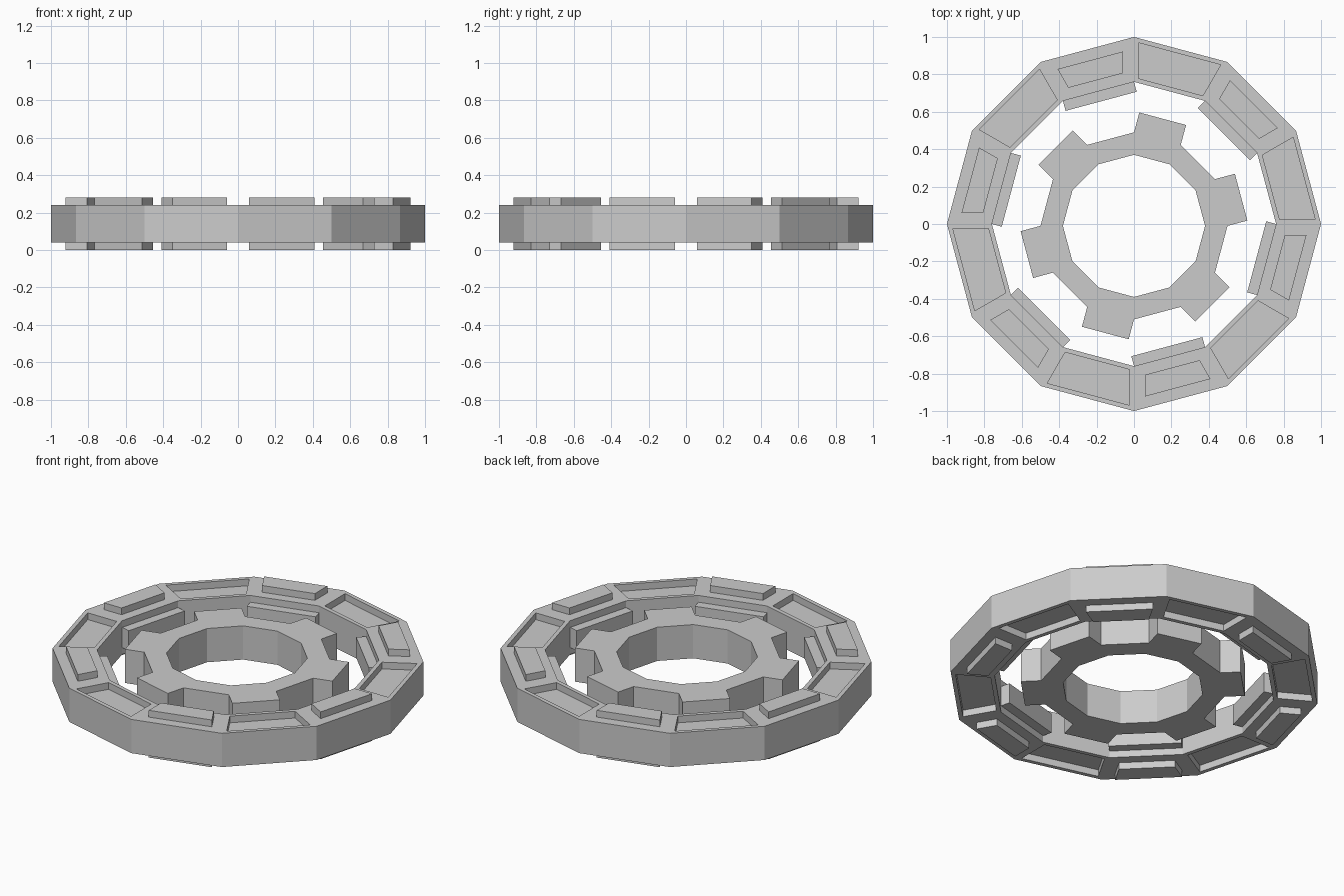
import bpy, bmesh
from math import sin, cos, pi, radians
from mathutils import Vector

if "Cube" in bpy.data.objects:
    bpy.data.objects.remove(bpy.data.objects["Cube"])

N = 12
MID = 0.14  # mid height of the whole model


def polar(r, i):
    return Vector((r * cos(radians(30 * i)), r * sin(radians(30 * i)), 0))


def push(bm, face, depth, inset=0.0):
    """Inset a face, then extrude it along its normal."""
    face.normal_update()
    n = face.normal.copy()
    if inset:
        bmesh.ops.inset_individual(bm, faces=[face], thickness=inset, use_even_offset=True)
    new = bmesh.ops.extrude_discrete_faces(bm, faces=[face])['faces'][0]
    bmesh.ops.translate(bm, verts=new.verts[:], vec=n * depth)
    return new


def ring(r_in, r_out, half):
    """Twelve-sided band; returns bmesh and the four faces of each segment."""
    bm = bmesh.new()
    cols = [[bm.verts.new(polar(r, i) + Vector((0, 0, MID + z)))
             for r, z in ((r_in, -half), (r_out, -half), (r_out, half), (r_in, half))]
            for i in range(N)]
    segs = []
    for i in range(N):
        a, b = cols[i], cols[(i + 1) % N]
        segs.append([bm.faces.new((a[k], b[k], b[(k + 1) % 4], a[(k + 1) % 4]))
                     for k in range(4)])  # bottom, outer, top, inner
    bmesh.ops.recalc_face_normals(bm, faces=bm.faces[:])
    return bm, segs


def finish(bm, name):
    bmesh.ops.recalc_face_normals(bm, faces=bm.faces[:])
    me = bpy.data.meshes.new(name)
    bm.to_mesh(me)
    bm.free()
    ob = bpy.data.objects.new(name, me)
    bpy.context.collection.objects.link(ob)
    return ob


def block(name, i, r, depth, half):
    """Block standing straight off the chord of segment i at radius r."""
    a, b = polar(r, i), polar(r, i + 1)
    n = (a + b).normalized() * depth
    bm = bmesh.new()
    lo = [bm.verts.new(p + Vector((0, 0, MID - half))) for p in (a, b, b + n, a + n)]
    f = bm.faces.new(lo)
    top = bmesh.ops.extrude_face_region(bm, geom=[f])['geom']
    bmesh.ops.translate(bm, verts=[v for v in top if isinstance(v, bmesh.types.BMVert)],
                        vec=(0, 0, 2 * half))
    return finish(bm, name)


# outer ring: sunken and raised panels alternate on top and bottom
bm, segs = ring(0.76, 1.0, 0.10)
for i, (bottom, outer, top, inner) in enumerate(segs):
    for f in (bottom, top):
        if i % 2 == 0:
            push(bm, f, -0.04, 0.024)
        else:
            push(bm, f, 0.04, 0.06)
finish(bm, "outer_ring")

# inward pads under the raised panels
for i in range(1, N, 2):
    block("inner_pad", i, 0.76, -0.055, 0.06)

# toothed inner ring, sitting very slightly toward the front
bm, segs = ring(0.38, 0.50, 0.10)
for i in range(0, N, 2):
    push(bm, segs[i][1], 0.11)
gear = finish(bm, "toothed_ring")
gear.location.y = -0.01
